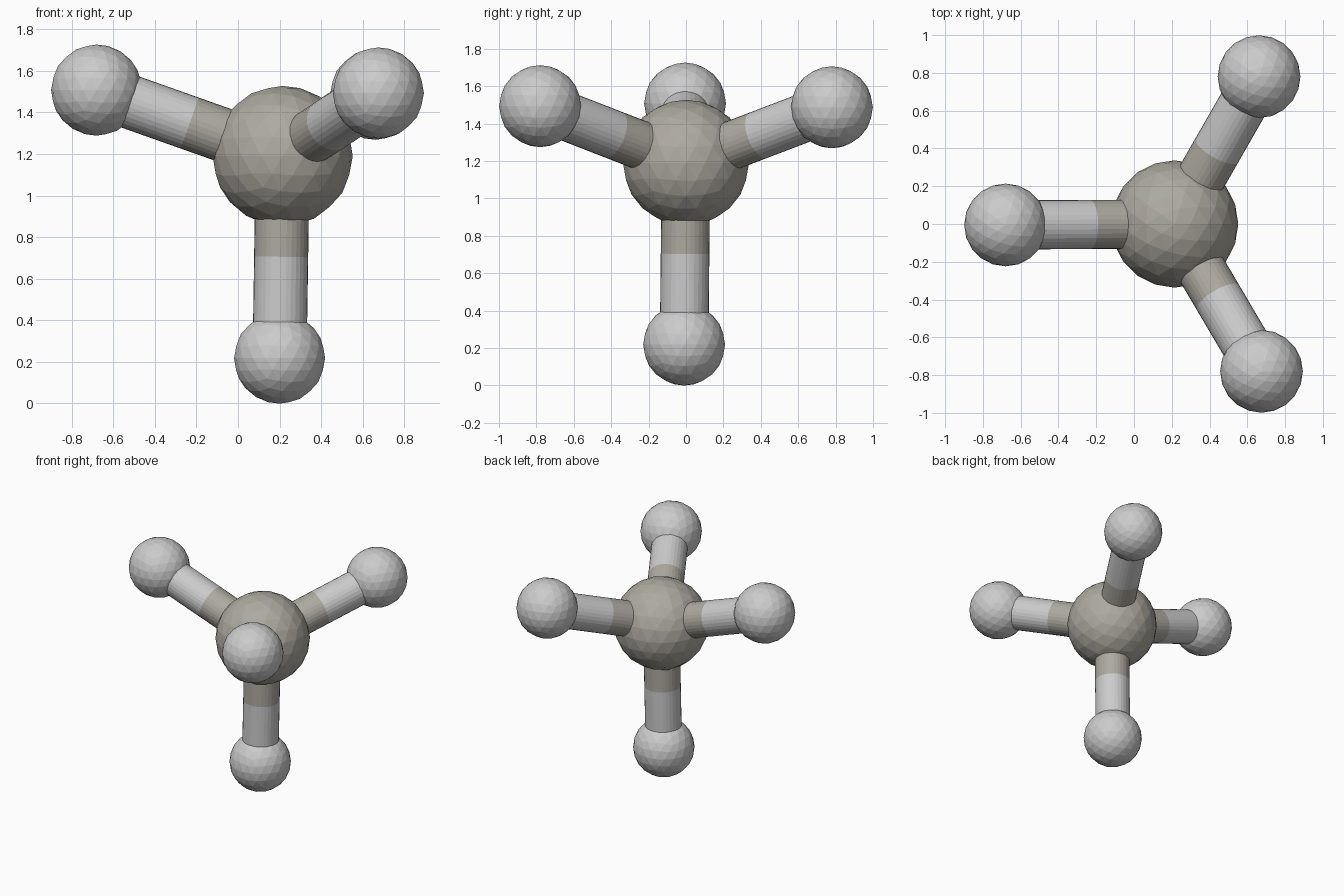
import bpy
from mathutils import Vector

if "Cube" in bpy.data.objects:
    bpy.data.objects.remove(bpy.data.objects["Cube"])

CENTRE = Vector((0.215, 0.0, 1.19))
OUTER = [Vector(p) for p in (
    (0.20, -0.01, 0.218),
    (-0.68, -0.005, 1.507),
    (0.662, 0.78, 1.487),
    (0.675, -0.78, 1.493),
)]
BOND_RADIUS = 0.13


def material(name, colour):
    mat = bpy.data.materials.new(name)
    mat.diffuse_color = (*colour, 1)
    mat.use_nodes = True
    mat.node_tree.nodes["Principled BSDF"].inputs["Base Color"].default_value = mat.diffuse_color
    return mat


dark = material("warm_grey", (0.42, 0.40, 0.35))
light = material("light_grey", (0.75, 0.75, 0.75))


def atom(name, location, radius, mat):
    bpy.ops.mesh.primitive_ico_sphere_add(subdivisions=3, radius=radius, location=location)
    ob = bpy.context.object
    ob.name = name
    ob.data.materials.append(mat)


def rod(name, start, end, mat):
    axis = end - start
    bpy.ops.mesh.primitive_cylinder_add(
        vertices=32, radius=BOND_RADIUS, depth=axis.length,
        end_fill_type='NOTHING', location=(start + end) / 2,
        rotation=axis.to_track_quat('Z', 'Y').to_euler())
    ob = bpy.context.object
    ob.name = name
    ob.data.materials.append(mat)


# Large central ball
atom("central_atom", CENTRE, 0.337, dark)

# Four outer balls, each joined by a two-tone rod split at its middle
for i, pos in enumerate(OUTER, 1):
    middle = (CENTRE + pos) / 2
    atom(f"outer_atom_{i}", pos, 0.219, light)
    rod(f"inner_bond_{i}", CENTRE, middle, dark)
    rod(f"outer_bond_{i}", middle, pos, light)
